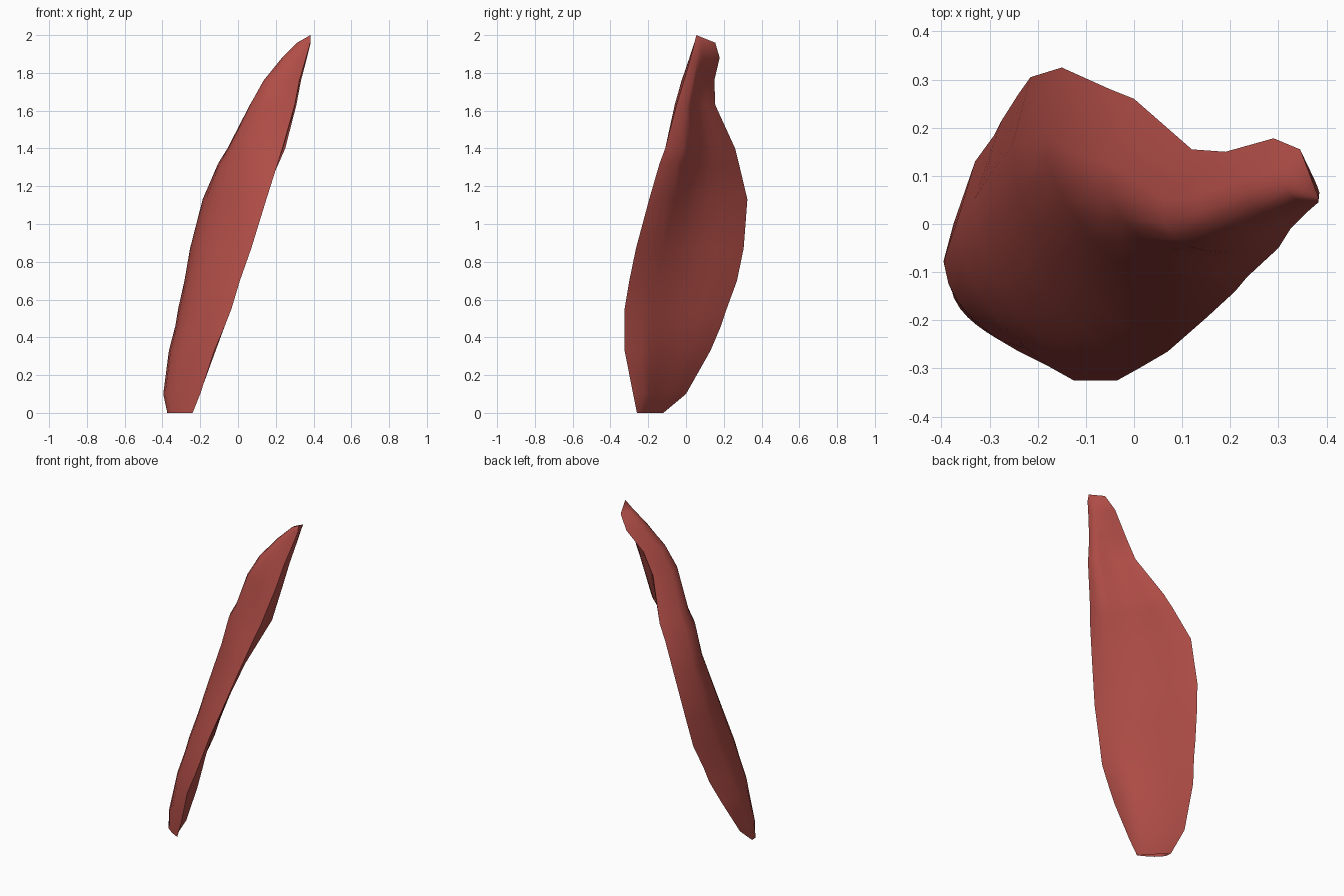
import bpy
import bmesh
import math
from mathutils import Vector

cube = bpy.data.objects.get("Cube")
if cube:
    bpy.data.objects.remove(cube, do_unlink=True)

# Single flat colour
red = bpy.data.materials.new("dull_red")
red.use_nodes = True
colour = (0.44, 0.075, 0.063, 1)
red.diffuse_color = colour
shader = red.node_tree.nodes["Principled BSDF"]
shader.inputs["Base Color"].default_value = colour
shader.inputs["Roughness"].default_value = 0.8

# Cross-sections: height, front edge x y, back edge x y,
# outer bulge, inner ridge near the front edge, inner hollow
SECTIONS = [
    (0, -.24, -.26, -.375, -.12, .03, 0, 0),
    (.1, -.2, -.28, -.375, 0, .08, .03, .01),
    (.33, -.125, -.325, -.33, .13, .115, .05, .02),
    (.46, -.07, -.325, -.29, .185, .13, .03, .02),
    (.55, -.035, -.325, -.275, .215, .135, .02, .02),
    (.7, .01, -.3, -.24, .27, .14, .01, .02),
    (.87, .07, -.265, -.215, .305, .14, .01, .02),
    (1.13, .15, -.195, -.15, .325, .14, .03, .04),
    (1.32, .21, -.14, -.05, .28, .165, .06, .04),
    (1.4, .235, -.11, 0, .26, .16, .07, .04),
    (1.63, .3, -.05, .12, .155, .15, .05, .03),
    (1.76, .325, -.01, .19, .15, .13, .04, .02),
    (1.88, .36, .025, .29, .178, .11, .02, 0),
    (1.96, .383, .045, .345, .155, .06, .01, 0),
]
NORMAL = Vector((1, 1, 0)).normalized()
STEPS = 8


def section_ring(z, fx, fy, bx, by, outer, ridge, hollow):
    """Closed loop: over the outer face from front to back, return inside."""
    front, back = Vector((fx, fy, z)), Vector((bx, by, z))
    ring = [front]
    for i in range(1, STEPS):
        t = i / STEPS
        bulge = outer * math.sqrt(math.sin(math.pi * t ** 1.6))
        ring.append(front.lerp(back, t) - NORMAL * bulge)
    ring.append(back)
    for i in range(STEPS - 1, 0, -1):
        t = i / STEPS
        bulge = ridge * math.sin(math.pi * t ** 0.4)
        bulge -= hollow * math.sin(math.pi * t) ** 2
        ring.append(front.lerp(back, t) + NORMAL * bulge)
    return ring


# Leaning curved slab lofted through the sections
bm = bmesh.new()
rings = [[bm.verts.new(p) for p in section_ring(*s)] for s in SECTIONS]
for low, high in zip(rings, rings[1:]):
    for i in range(len(low)):
        j = (i + 1) % len(low)
        bm.faces.new((low[i], low[j], high[j], high[i]))


# Pointed tip and hollow torn base
def close_end(ring, centre):
    hub = bm.verts.new(centre)
    for i, v in enumerate(ring):
        bm.faces.new((v, ring[(i + 1) % len(ring)], hub))


close_end(rings[-1], (.383, .055, 2))
close_end(rings[0], (-.31, -.19, .05))

bmesh.ops.recalc_face_normals(bm, faces=bm.faces)
mesh = bpy.data.meshes.new("curved_slab")
bm.to_mesh(mesh)
bm.free()
mesh.materials.append(red)
slab = bpy.data.objects.new("curved_slab", mesh)
bpy.context.collection.objects.link(slab)
bpy.context.view_layer.objects.active = slab
slab.select_set(True)
bpy.ops.object.shade_smooth_by_angle(angle=math.radians(60))
